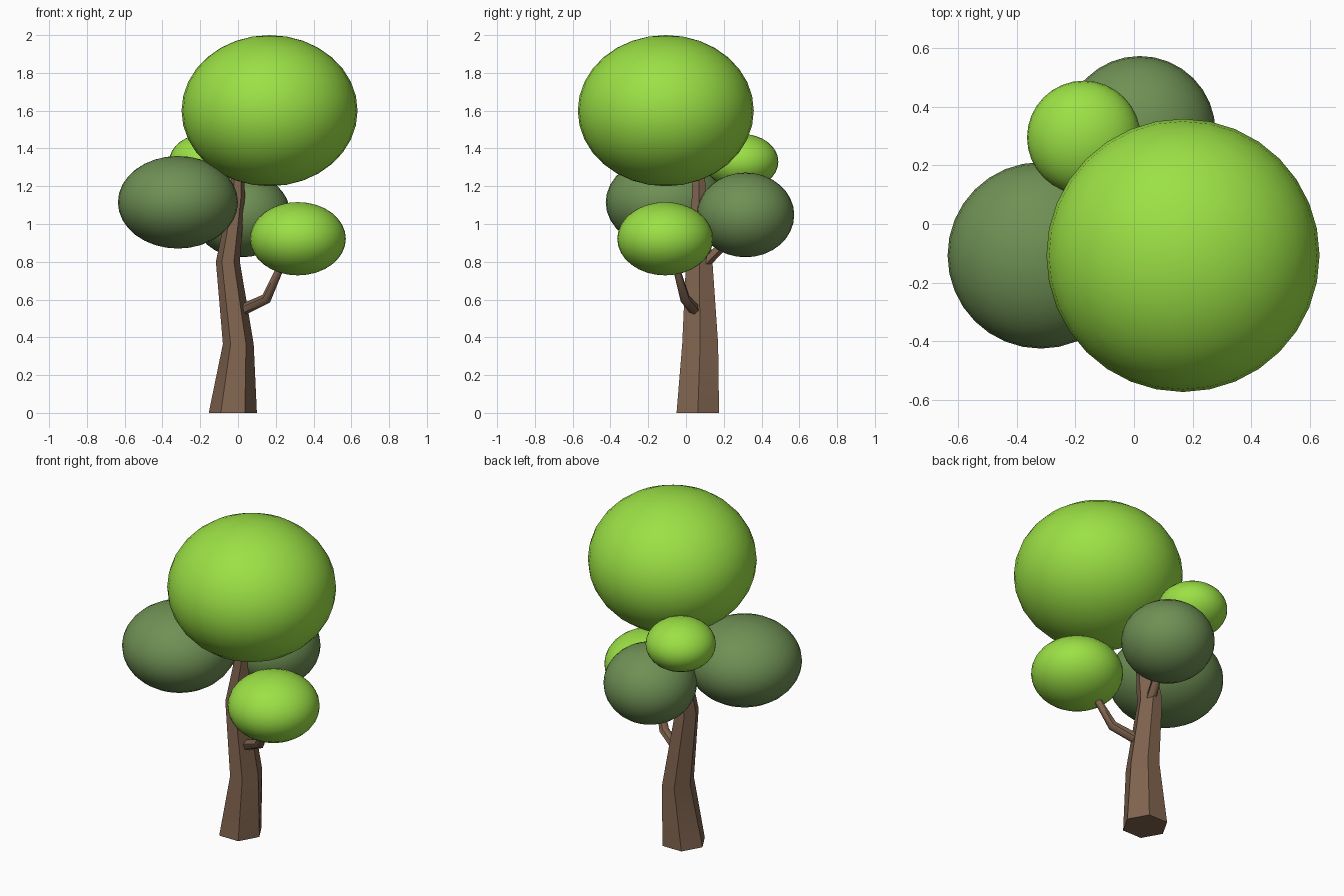
import bpy, bmesh
from math import cos, sin, pi
from mathutils import Vector

if "Cube" in bpy.data.objects:
    bpy.data.objects.remove(bpy.data.objects["Cube"])


def material(name, rgb):
    m = bpy.data.materials.new(name)
    m.diffuse_color = (*rgb, 1)
    m.use_nodes = True
    m.node_tree.nodes["Principled BSDF"].inputs["Base Color"].default_value = m.diffuse_color
    return m


LIGHT = material("light_leaves", (0.33, 0.75, 0.06))
DARK = material("dark_leaves", (0.16, 0.28, 0.09))
BARK = material("bark", (0.22, 0.13, 0.08))


def loft(name, rings, mat, angle):
    """Skin a list of point rings and cap both ends."""
    bm = bmesh.new()
    loops = [[bm.verts.new(p) for p in ring] for ring in rings]
    n = len(loops[0])
    for a, b in zip(loops, loops[1:]):
        for i in range(n):
            j = (i + 1) % n
            bm.faces.new((a[i], a[j], b[j], b[i]))
    bm.faces.new(loops[0][::-1])
    bm.faces.new(loops[-1])
    bmesh.ops.recalc_face_normals(bm, faces=bm.faces)
    me = bpy.data.meshes.new(name)
    bm.to_mesh(me)
    bm.free()
    me.materials.append(mat)
    ob = bpy.data.objects.new(name, me)
    bpy.context.collection.objects.link(ob)
    bpy.context.view_layer.objects.active = ob
    ob.select_set(True)
    bpy.ops.object.shade_smooth_by_angle(angle=angle)
    ob.select_set(False)


def trunk_ring(x0, x1, y0, y1, z, sides=6):
    """Hexagon filling the given x and y extents."""
    cx, cy = (x0 + x1) / 2, (y0 + y1) / 2
    rx, ry = (x1 - x0) / 2, (y1 - y0) / 2 / sin(pi / 3)
    return [(cx + rx * cos(2 * pi * i / sides), cy + ry * sin(2 * pi * i / sides), z)
            for i in range(sides)]


def branch(name, path, radii, sides=6):
    pts = [Vector(p) for p in path]
    rings = []
    for k, p in enumerate(pts):
        d = (pts[min(k + 1, len(pts) - 1)] - pts[max(k - 1, 0)]).normalized()
        u = d.cross(Vector((0, 1, 0))).normalized()
        if k and abs(d.y) > 0.95:
            u = Vector((1, 0, 0))
        v = d.cross(u)
        rings.append([p + radii[k] * (u * cos(2 * pi * i / sides) + v * sin(2 * pi * i / sides))
                      for i in range(sides)])
    loft(name, rings, BARK, pi / 3)


# Crooked tapering trunk
loft("trunk", [trunk_ring(-0.155, 0.10, -0.05, 0.175, 0.0),
               trunk_ring(-0.08, 0.083, -0.02, 0.17, 0.365),
               trunk_ring(-0.117, 0.01, 0.0, 0.14, 0.80),
               trunk_ring(-0.045, 0.037, 0.032, 0.107, 1.15),
               trunk_ring(-0.03, 0.03, 0.035, 0.095, 1.32)], BARK, pi / 4)

# Side branches
branch("front_branch", [(-0.01, 0.06, 0.53), (0.15, -0.005, 0.605),
                        (0.22, -0.05, 0.76), (0.25, -0.07, 0.83)],
       [0.032, 0.028, 0.02, 0.017])
branch("back_branch", [(-0.04, 0.08, 0.77), (-0.01, 0.18, 0.87), (0.01, 0.25, 0.98)],
       [0.03, 0.026, 0.02])

# Foliage: name, centre, horizontal radius, vertical radius, material
for name, loc, r, rz, mat in [
    ("crown_foliage", (0.167, -0.107, 1.60), 0.466, 0.40, LIGHT),
    ("left_foliage", (-0.318, -0.107, 1.115), 0.318, 0.245, DARK),
    ("right_foliage", (0.317, -0.11, 0.922), 0.254, 0.194, LIGHT),
    ("back_foliage", (0.02, 0.315, 1.048), 0.258, 0.224, DARK),
    ("small_back_foliage", (-0.171, 0.295, 1.33), 0.194, 0.147, LIGHT),
]:
    bpy.ops.mesh.primitive_uv_sphere_add(segments=32, ring_count=16, location=loc)
    ob = bpy.context.object
    ob.name = name
    ob.scale = (r, r, rz)
    ob.data.materials.append(mat)
    bpy.ops.object.shade_smooth()
    ob.select_set(False)
